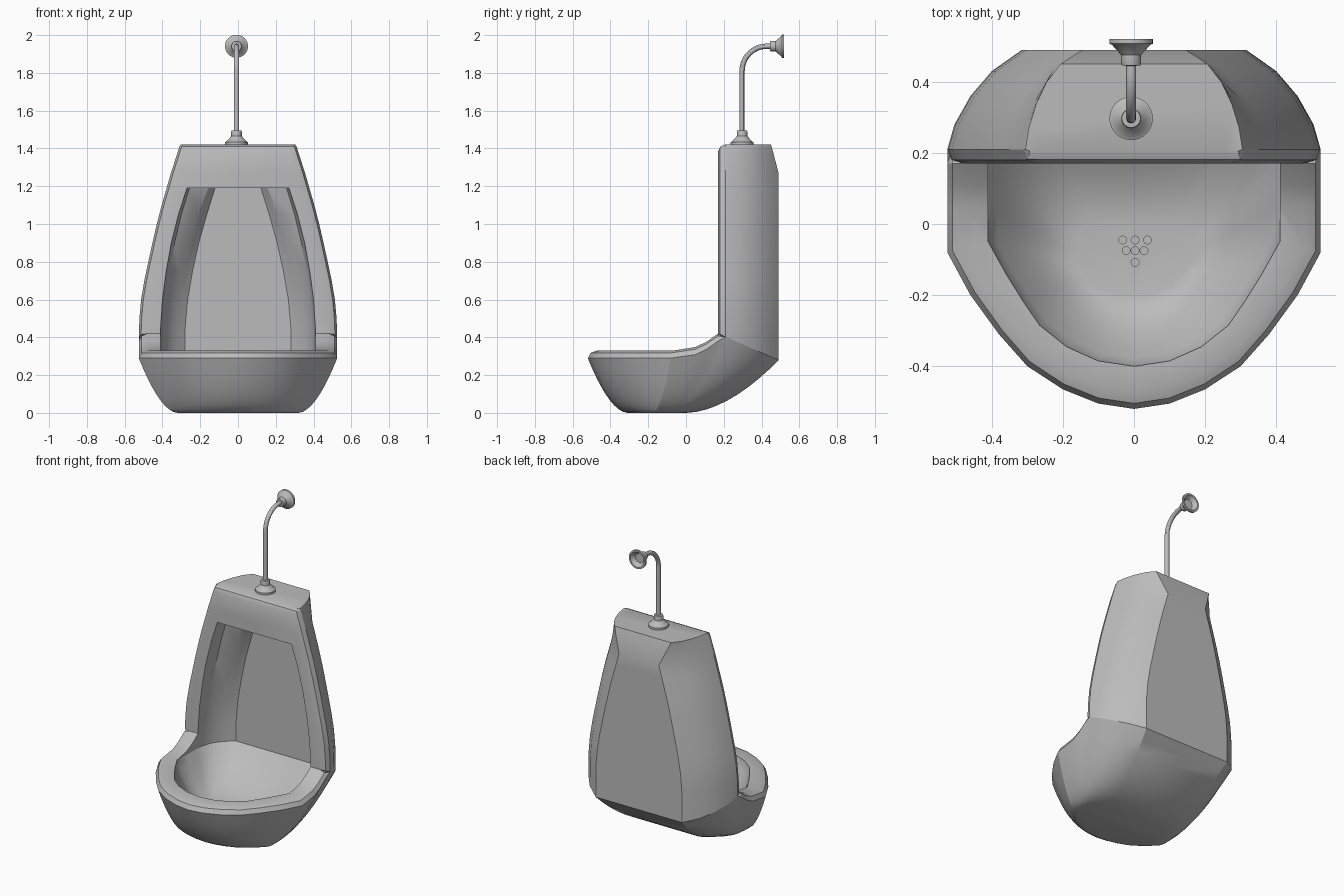
import bpy, bmesh, math
from mathutils import Vector, Matrix

if "Cube" in bpy.data.objects:
    bpy.data.objects.remove(bpy.data.objects["Cube"], do_unlink=True)


def make_material(name, colour):
    mat = bpy.data.materials.new(name)
    mat.use_nodes = True
    mat.diffuse_color = colour
    mat.node_tree.nodes["Principled BSDF"].inputs["Base Color"].default_value = colour
    return mat


grey = make_material("grey ceramic", (0.5, 0.5, 0.5, 1))


def finish(name, bm):
    bmesh.ops.recalc_face_normals(bm, faces=bm.faces)
    mesh = bpy.data.meshes.new(name)
    bm.to_mesh(mesh)
    bm.free()
    mesh.materials.append(grey)
    ob = bpy.data.objects.new(name, mesh)
    bpy.context.collection.objects.link(ob)
    return ob


def loft(name, rings, mirrored=True):
    """Skin closed rings; a mirrored ring is given as its +x half."""
    bm = bmesh.new()
    rows = []
    for ring in rings:
        if mirrored:
            ring = ring + [(-x, y, z) for x, y, z in ring[-2:0:-1]]
        rows.append([bm.verts.new(p) for p in ring])
    n = len(rows[0])
    for a, b in zip(rows, rows[1:]):
        for i in range(n):
            j = (i + 1) % n
            bm.faces.new((a[i], a[j], b[j], b[i]))
    bm.faces.new(rows[0])
    bm.faces.new(rows[-1])
    return finish(name, bm)


def select(ob):
    bpy.ops.object.select_all(action='DESELECT')
    ob.select_set(True)
    bpy.context.view_layer.objects.active = ob


def combine(ob, other, operation):
    select(ob)
    mod = ob.modifiers.new("join", 'BOOLEAN')
    mod.operation, mod.object, mod.solver = operation, other, 'EXACT'
    bpy.ops.object.modifier_apply(modifier=mod.name)
    bpy.data.objects.remove(other, do_unlink=True)


def smooth(ob, degrees=30):
    select(ob)
    bpy.ops.object.shade_smooth_by_angle(angle=math.radians(degrees))


def mix(a, b, t):
    return a + (b - a) * t


def rim_height(y):
    if y > 0.17:
        return 0.42 - (y - 0.17) * 0.44
    return 0.33 + 0.09 * max(0, (y + 0.05) / 0.22) ** 2


# Plan outlines of the bowl, front centre to back centre
outer = [(0, -.52), (.1, -.505), (.2, -.465), (.3, -.4), (.38, -.31), (.46, -.2),
         (.525, -.08), (.525, .05), (.525, .11), (.525, .17), (.525, .21),
         (.505, .28), (.46, .36), (.4, .43), (.315, .49), (0, .49)]
inner = [(0, -.4), (.1, -.385), (.19, -.345), (.265, -.285), (.31, -.22), (.36, -.14),
         (.41, -.05), (.41, .05), (.41, .11), (.41, .17), (.405, .21),
         (.39, .26), (.36, .31), (.32, .35), (.28, .38), (0, .38)]

# Bowl: underside swelling up to the rim, then a rounded rim
bowl_rings = []
for k in range(10):
    f = k / 9
    bowl_rings.append([(x * mix(.61, 1, f), mix(-.31 + (y + .52) * .307, y, f),
                        (rim_height(y) - (.04 if y < .2 else 0)) * f ** 1.8)
                       for x, y in outer])
for t, drop in ((.13, .012), (.4, 0), (1.1, 0)):
    ring = []
    for (x, y), (u, v) in zip(outer, inner):
        yy = mix(y, v, t)
        ring.append((mix(x, u, t), yy, rim_height(yy) - drop))
    bowl_rings.append(ring)
bowl = loft("bowl", bowl_rings)


# Tower: tapering column with rounded front corners and curved back corners
def section(w, front=.17, back=.49, squeeze=1):
    pts = [(0, .17), (w - .045, .17), (w - .012, .18), (w, .21)]
    pts = [(x, max(y, front)) for x, y in pts]
    for inset, y in ((.02, .28), (.065, .36), (.125, .43), (.21, .49)):
        pts.append((w - inset * squeeze, mix(.21, back, (y - .21) / .28)))
    return pts + [(0, back)]


base = section(.525)
tower_rings = [[(x * .9, mix(.33, y, .7), rim_height(y) - .03) for x, y in base],
               [(x, y, rim_height(y)) for x, y in base]]
for z, w in ((.5, .522), (.6, .513), (.7, .496), (.8, .475), (.9, .453), (1, .43),
             (1.1, .404), (1.2, .375), (1.27, .355)):
    tower_rings.append([(x, y, z) for x, y in section(w)])
for z, w, front, back, squeeze in ((1.385, .318, .17, .46, .6), (1.41, .31, .182, .453, .52),
                                   (1.42, .305, .205, .45, .47)):
    tower_rings.append([(x, y, z) for x, y in section(w, front, back, squeeze)])
body = loft("urinal_body", tower_rings)
combine(body, bowl, 'UNION')

# Hollow: basin below, tapering niche above
hollow = []
for k in range(10):
    f = k / 9
    hollow.append([(x * mix(.4, 1, f), mix(-.2 + (y + .4) * .26, y, f), .1 + .225 * f ** 1.8)
                   for x, y in inner])
for z, v in ((.45, .41), (.6, .4), (.75, .38), (.9, .353), (1.05, .315), (1.19, .27)):
    s = v / .41
    hollow.append([(x * s ** (2 if y > .3 else 1), y, z) for x, y in inner])
combine(body, loft("hollow_cutter", hollow), 'DIFFERENCE')

# Drain holes in a triangle pattern
bm = bmesh.new()
for y, xs in ((-.045, (-.035, 0, .035)), (-.075, (-.025, 0, .025)), (-.108, (0,))):
    for x in xs:
        bmesh.ops.create_cone(bm, cap_ends=True, segments=16, radius1=.011, radius2=.011,
                              depth=.04, matrix=Matrix.Translation((x + .003, y, .1)))
combine(body, finish("drain_cutter", bm), 'DIFFERENCE')
smooth(body)


# Flanges: turned collar with a hollow wide end
def flange(name, location, rotation):
    profile = [(.014, .075), (.026, .074), (.028, .068), (.028, .045), (.034, .038),
               (.054, .016), (.061, .013), (.061, 0), (.05, 0), (.03, .025)]
    rings = [[(r * math.cos(a), r * math.sin(a), h)
              for a in (math.tau * i / 32 for i in range(32))] for r, h in profile]
    ob = loft(name, rings, mirrored=False)
    ob.location, ob.rotation_euler = location, rotation
    smooth(ob)


PIPE_X, PIPE_Y, PIPE_Z = -.008, .297, 1.941
flange("lower_flange", (PIPE_X, PIPE_Y, 1.42), (0, 0, 0))
flange("wall_flange", (PIPE_X, .52, PIPE_Z), (math.pi / 2, 0, 0))

# Supply pipe: upright, quarter bend, short run to the wall
path = [(PIPE_Y, 1.42)]
R = .13
for i in range(13):
    a = math.pi / 2 * i / 12
    path.append((PIPE_Y + R - R * math.cos(a), PIPE_Z - R + R * math.sin(a)))
path.append((.49, PIPE_Z))
curve = bpy.data.curves.new("supply_pipe", 'CURVE')
curve.dimensions = '3D'
curve.bevel_depth, curve.bevel_resolution, curve.use_fill_caps = .014, 4, True
spline = curve.splines.new('POLY')
spline.points.add(len(path) - 1)
for p, (y, z) in zip(spline.points, path):
    p.co = (PIPE_X, y, z, 1)
curve.materials.append(grey)
pipe = bpy.data.objects.new("supply_pipe", curve)
bpy.context.collection.objects.link(pipe)
select(pipe)
bpy.ops.object.convert(target='MESH')
smooth(bpy.context.view_layer.objects.active)
